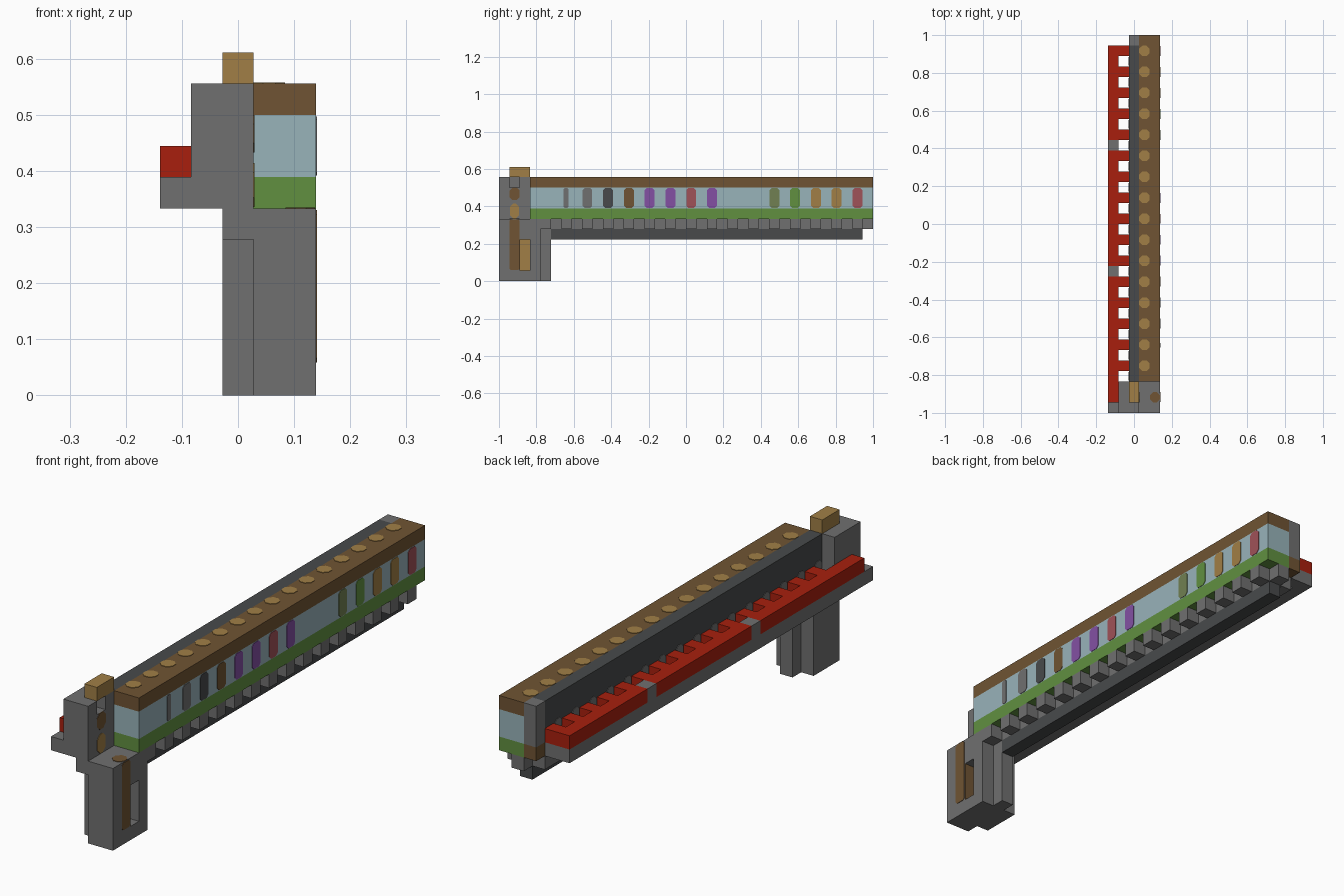
import bpy
import bmesh
from mathutils import Matrix, Vector

if "Cube" in bpy.data.objects:
    bpy.data.objects.remove(bpy.data.objects["Cube"], do_unlink=True)

U = 1 / 18                               # size of one block
ORIGIN = Vector((-2.5 * U, -1.0, 0.0))   # corner of the block grid


def material(name, code):
    """Flat material from an sRGB hex code."""
    rgb = [int(code[i:i + 2], 16) / 255 for i in (0, 2, 4)]
    lin = [c / 12.92 if c <= 0.04045 else ((c + 0.055) / 1.055) ** 2.4 for c in rgb]
    mat = bpy.data.materials.new(name)
    mat.use_nodes = True
    mat.diffuse_color = (*lin, 1)
    mat.node_tree.nodes["Principled BSDF"].inputs["Base Color"].default_value = (*lin, 1)
    return mat


GREY = material("grey", "707070")
DARK = material("dark grey", "484a4b")
RED = material("red", "a81f0d")
GOLD = material("gold", "a17f46")
BROWN = material("brown", "705433")
BLUE = material("pale blue", "98b3ba")
GREEN = material("green", "619040")
PURPLE = material("purple", "8450a4")
ROSE = material("rose", "a05258")
OLIVE = material("olive", "718052")


def finish(name, bm, mat):
    mesh = bpy.data.meshes.new(name)
    bmesh.ops.recalc_face_normals(bm, faces=bm.faces)
    bm.to_mesh(mesh)
    bm.free()
    mesh.materials.append(mat)
    obj = bpy.data.objects.new(name, mesh)
    bpy.context.collection.objects.link(obj)
    return obj


def blocks(name, mat, *ranges):
    """One part made of boxes, each given as x, y and z block ranges."""
    bm = bmesh.new()
    for x, y, z in ranges:
        lo, hi = Vector((x[0], y[0], z[0])), Vector((x[1], y[1], z[1]))
        size = (hi - lo) * U
        place = Matrix.Translation(ORIGIN + (lo + hi) * U / 2)
        bmesh.ops.create_cube(bm, size=1, matrix=place @ Matrix.Diagonal((*size, 1)))
    return finish(name, bm, mat)


def plates(name, mat, axis, centres, width, height, cut):
    """Thin plates with clipped corners, facing along x or z; sizes in blocks."""
    bm = bmesh.new()
    w, h = width / 2, height / 2
    outline = []
    for sx, sy in ((1, 1), (-1, 1), (-1, -1), (1, -1)):
        pair = [(sx * w, sy * (h - cut)), (sx * (w - cut), sy * h)]
        outline += pair if sx * sy > 0 else pair[::-1]
    for centre in centres:
        verts = []
        for p, q in outline:
            offset = Vector((0, p, q)) if axis == "x" else Vector((p, q, 0))
            verts.append(bm.verts.new(ORIGIN + (Vector(centre) + offset) * U))
        face = bm.faces.new(verts)
        moved = bmesh.ops.extrude_face_region(bm, geom=[face])["geom"]
        step = Vector((0.004, 0, 0)) if axis == "x" else Vector((0, 0, 0.004))
        solid = [v for v in moved if isinstance(v, bmesh.types.BMVert)]
        bmesh.ops.translate(bm, verts=solid, vec=step)
        bmesh.ops.translate(bm, verts=verts + solid, vec=-step / 2)
    return finish(name, bm, mat)


# Long body: floor band, glazing and roof
blocks("floor_band", GREEN, ((3, 5), (3, 36), (6, 7)))
blocks("glazing", BLUE, ((3, 5), (3, 36), (7, 9)))
blocks("roof", BROWN, ((3, 5), (3, 36), (9, 10)))
plates("roof_dots", GOLD, "z", [(3.5, j + 0.5, 10) for j in range(4, 35, 2)], 1, 1, 0.3)

# Coloured bars in the glazing
bars = {
    "grey": (GREY, [8]), "dark": (DARK, [10]), "brown": (BROWN, [12]),
    "purple": (PURPLE, [14, 16, 20]), "rose": (ROSE, [18, 34]),
    "olive": (OLIVE, [26]), "green": (GREEN, [28]), "gold": (GOLD, [30, 32]),
}
for label, (mat, rows) in bars.items():
    plates(label + "_window_bars", mat, "x", [(5, j + 0.5, 8) for j in rows], 0.95, 1.9, 0.2)
plates("thin_window_bar", GREY, "x", [(5, 6.45, 8)], 0.45, 1.9, 0.1)

# Dark back wall with its arches and end post
blocks("back_wall", DARK, ((2, 3), (3, 35), (6, 10)))
plates("wall_arches", GREY, "x", [(2, j + 0.5, 7.4) for j in range(3, 34, 2)], 0.8, 1.6, 0.25)
blocks("end_post", GREY, ((2, 3), (35, 36), (7, 10)))
blocks("end_post_foot", BROWN, ((2, 3), (35, 36), (6, 7)))

# Side rail: ledge, red strip in three runs, and teeth
teeth = range(4, 35, 2)
blocks("rail_ledge", GREY, ((0, 1), (0, 35), (6, 7)), ((1, 2), (0, 3), (6, 7)),
       *[((1, 2), (j, j + 1), (6, 7)) for j in teeth])
blocks("rail_strip", RED, *[((0, 1), run, (7, 8)) for run in ((1, 13), (14, 25), (26, 35))])
blocks("rail_teeth", RED, *[((1, 2), (j, j + 1), (7, 8)) for j in teeth])
blocks("rail_gaps", GREY, *[((0, 1), (j, j + 1), (7, 8)) for j in (13, 25)])

# Head block with a notch and a gold cap
blocks("head_block", GREY, ((1, 2), (0, 3), (7, 10)), ((2, 3), (0, 3), (5, 9)),
       ((2, 3), (0, 1), (9, 10)), ((2, 3), (2, 3), (9, 10)))
blocks("head_cap", GOLD, ((2, 3), (1, 3), (10, 11)))
plates("head_upper_spot", BROWN, "x", [(3, 1.5, 8.4)], 1, 1.2, 0.3)
plates("head_lower_spot", GOLD, "x", [(3, 1.5, 6.75)], 0.9, 1.4, 0.3)

# Underside: frame, brackets and lower beam
blocks("under_frame", GREY, ((3, 4), (4, 36), (5, 6)), ((2, 3), (3, 35), (5, 6)))
blocks("brackets", GREY, *[((4, 5), (j, j + 1), (5, 6)) for j in teeth])
blocks("lower_beam", DARK, ((3, 4), (5, 35), (4, 5)))

# Leg with a slot in its side
blocks("leg", GREY, ((3, 4), (0, 4), (0, 6)), ((3, 4), (4, 5), (0, 5)),
       ((2, 3), (1, 4), (0, 5)), ((4, 5), (0, 2), (0, 6)), ((4, 5), (3, 4), (0, 6)),
       ((4, 5), (2, 3), (0, 1)), ((4, 5), (2, 3), (4, 6)))
plates("slot_back", GOLD, "x", [(4, 2.5, 2.5)], 1, 3, 0)
blocks("slot_lining", BROWN, ((4, 4.99), (2, 2.04), (1, 4)))
plates("leg_stripe", BROWN, "x", [(5, 1.5, 3.5)], 0.95, 4.9, 0.15)
plates("leg_top_spot", BROWN, "z", [(4.5, 1.5, 6)], 0.95, 1, 0.3)
